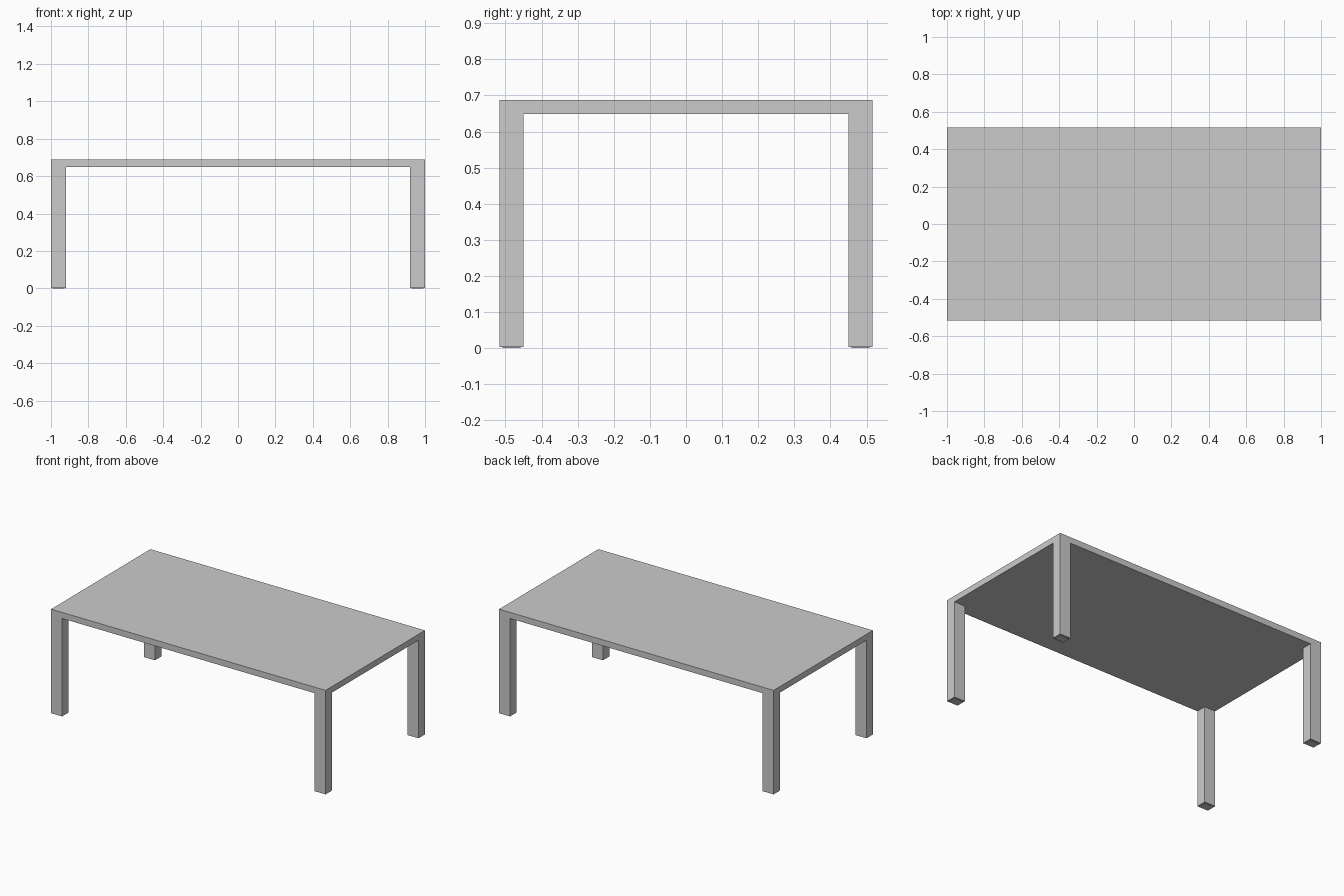
import bpy, bmesh

if "Cube" in bpy.data.objects:
    bpy.data.objects.remove(bpy.data.objects["Cube"])

HX, HY, H = 1.0, 0.517, 0.688      # half length, half width, height
LX, LY, T = 0.08, 0.067, 0.04      # leg section and top thickness
PAD = 0.003                        # foot pad height

bm = bmesh.new()

# Tabletop slab, divided so each corner has a leg-sized patch
xs = [-HX, -HX + LX, HX - LX, HX]
ys = [-HY, -HY + LY, HY - LY, HY]
grid = [[bm.verts.new((x, y, H - T)) for y in ys] for x in xs]
cells = {}
for i in range(3):
    for j in range(3):
        cells[i, j] = bm.faces.new((grid[i][j], grid[i][j + 1],
                                    grid[i + 1][j + 1], grid[i + 1][j]))
corners = [cells[i, j] for i in (0, 2) for j in (0, 2)]
border = [e for e in bm.edges if e.is_boundary]
ext = bmesh.ops.extrude_edge_only(bm, edges=border)["geom"]
rim = [v for v in ext if isinstance(v, bmesh.types.BMVert)]
bmesh.ops.translate(bm, verts=rim, vec=(0, 0, T))
bmesh.ops.contextual_create(
    bm, geom=[e for e in bm.edges if e.is_boundary])


def pull_down(face, depth):
    new = bmesh.ops.extrude_discrete_faces(bm, faces=[face])["faces"][0]
    bmesh.ops.translate(bm, verts=new.verts, vec=(0, 0, -depth))
    return new


# Legs flush with the corners, each ending in a slightly inset foot pad
for corner in corners:
    foot = pull_down(corner, H - T - PAD)
    bmesh.ops.inset_region(bm, faces=[foot], thickness=0.012)
    pull_down(foot, PAD)

bmesh.ops.recalc_face_normals(bm, faces=bm.faces)
mesh = bpy.data.meshes.new("table")
bm.to_mesh(mesh)
bm.free()
bpy.context.collection.objects.link(bpy.data.objects.new("table", mesh))
